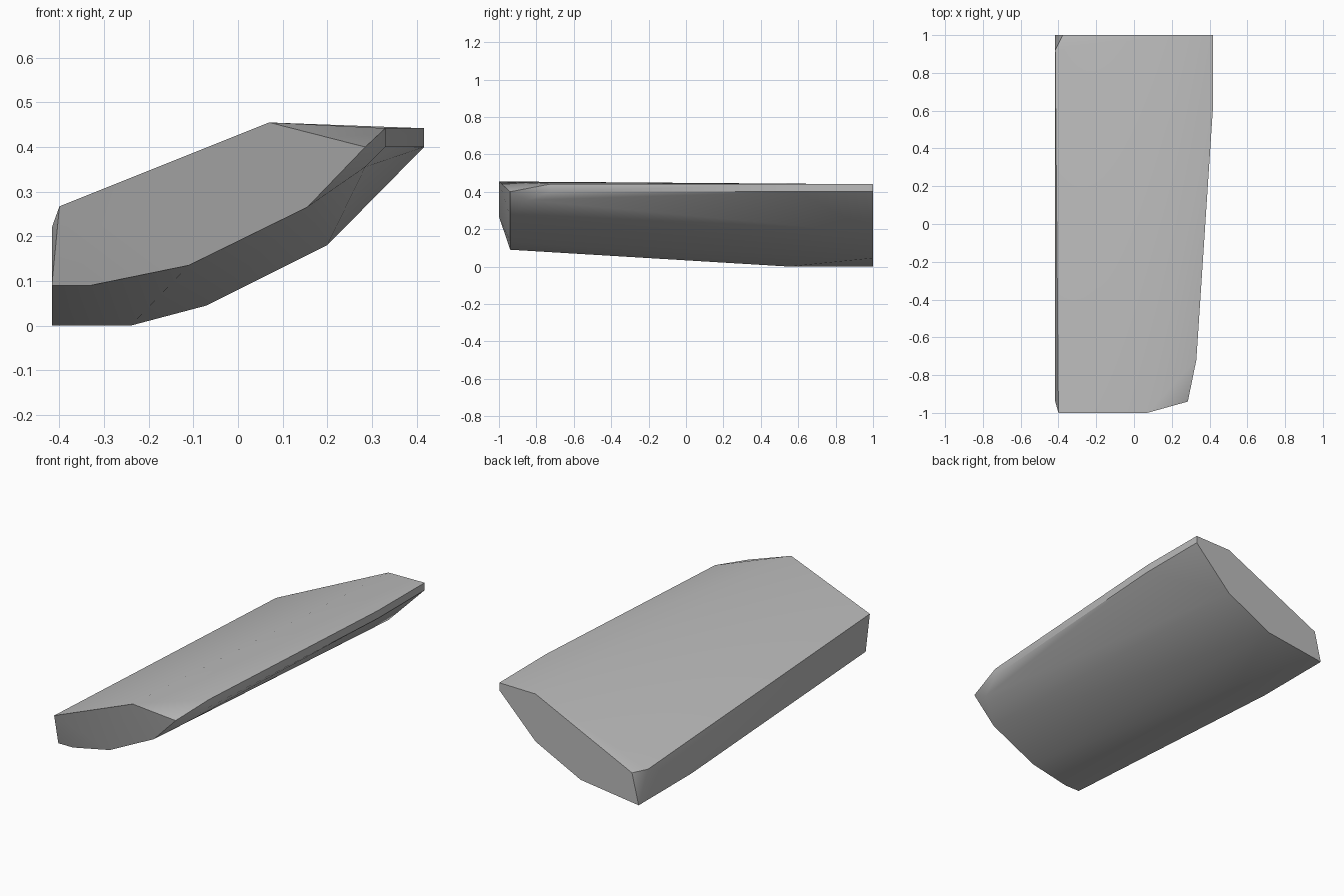
import bpy
import bmesh
import math

cube = bpy.data.objects.get("Cube")
if cube:
    bpy.data.objects.remove(cube)

# Single plain grey
grey = bpy.data.materials.new("plain_grey")
grey.use_nodes = True
colour = (0.5, 0.5, 0.5, 1.0)
grey.diffuse_color = colour
grey.node_tree.nodes["Principled BSDF"].inputs["Base Color"].default_value = colour

LEFT = -0.417   # flat long side
RIGHT = 0.417   # outer edge of the curved side

# Back end: flat section
back = [(x, 1, z) for x, z in (
    (LEFT, 0), (-0.07, 0.045), (0.2, 0.18), (RIGHT, 0.4),
    (RIGHT, 0.44), (0.2, 0.437), (-0.377, 0.165))]

# Body: keel break, chamfered corner and tapering side band
body = [(LEFT, 0.55, 0), (-0.24, 0.55, 0), (LEFT, 0.92, 0.165)]
for x, y in ((RIGHT, 0.6), (0.33, -0.72)):
    body += [(x, y, 0.4), (x, y, 0.442)]
body.append((0.285, -0.85, 0.355))

# Front end: lower lip set back from the upper edge
front = [(x, -0.94, z) for x, z in (
    (LEFT, 0.09), (-0.33, 0.09), (-0.11, 0.135), (0.155, 0.265),
    (0.285, 0.4), (LEFT, 0.22))]
front += [(-0.4, -1, 0.267), (0.07, -1, 0.455)]

# Skin the sections as one faceted solid
bm = bmesh.new()
for co in back + body + front:
    bm.verts.new(co)
hull = bmesh.ops.convex_hull(bm, input=bm.verts[:])
loose = [v for v in bm.verts if not v.link_faces]
bmesh.ops.delete(bm, geom=loose, context='VERTS')
bmesh.ops.dissolve_limit(bm, angle_limit=math.radians(1),
                         verts=bm.verts[:], edges=bm.edges[:])
bmesh.ops.recalc_face_normals(bm, faces=bm.faces[:])
mesh = bpy.data.meshes.new("tapered_slab")
bm.to_mesh(mesh)
bm.free()
mesh.materials.append(grey)

slab = bpy.data.objects.new("tapered_slab", mesh)
bpy.context.collection.objects.link(slab)
bpy.context.view_layer.objects.active = slab
slab.select_set(True)
bpy.ops.object.shade_smooth_by_angle(angle=math.radians(30))
